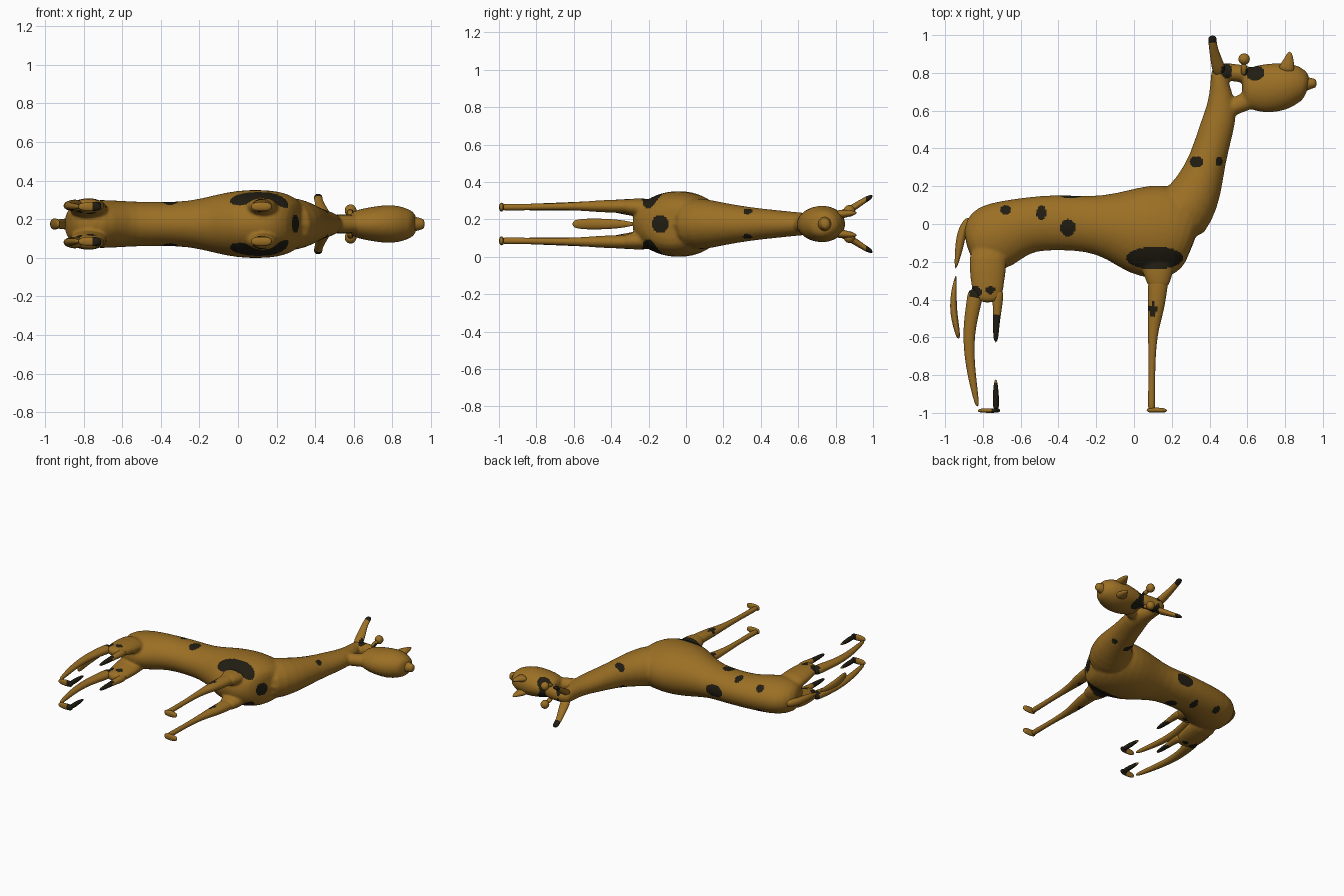
import bpy, bmesh, math
from mathutils import Vector

ZC = 0.175  # mid-plane of the animal, which lies on its side


def material(name, rgb):
    m = bpy.data.materials.new(name)
    m.diffuse_color = (*rgb, 1)
    return m


COAT = material("tan_coat", (0.33, 0.16, 0.018))
DARK = material("dark_spot", (0.015, 0.012, 0.006))

# dark patches: x, y, z offset (None = both sides), radius x, radius y, radius z
SPOTS = [(0.11, -0.18, None, .15, .06, 1), (0.32, -0.14, 0, .08, .05, .05),
         (-0.35, -0.02, None, .04, .045, 1), (-0.49, 0.06, None, .025, .04, 1),
         (-0.68, 0.075, None, .028, .025, 1), (-0.34, 0.15, 0, .07, .03, .05),
         (-0.84, -0.36, None, .035, .03, 1), (-0.76, -0.35, None, .025, .02, 1),
         (0.33, 0.33, None, .035, .03, 1), (0.45, 0.33, None, .018, .025, 1),
         (0.64, 0.80, None, .05, .04, 1), (0.49, 0.81, None, .03, .04, 1),
         (0.10, -0.45, None, .025, .03, 1), (0.415, 1.0, None, .05, .045, 1),
         (-0.73, -0.56, None, .03, .09, 1), (-0.73, -0.93, None, .03, .09, 1)]


def is_spot(p):
    for x, y, z, a, b, c in SPOTS:
        dz = 0 if z is None else (p.z - ZC - z) / c
        if ((p.x - x) / a) ** 2 + ((p.y - y) / b) ** 2 + dz * dz < 1:
            return True
    return False


def loft(bm, stations, side=1, n=14):
    """Oval rings along a path: x, y, in-plane radius, z offset, z radius."""
    pts = [Vector((s[0], s[1], 0)) for s in stations]
    rings = []
    for i, (x, y, r, dz, rz) in enumerate(stations):
        t = (pts[min(i + 1, len(pts) - 1)] - pts[max(i - 1, 0)]).normalized()
        nrm = Vector((-t.y, t.x, 0))
        c = Vector((x, y, ZC + side * dz))
        ring = []
        for k in range(n):
            a = 2 * math.pi * k / n
            ring.append(bm.verts.new(c + nrm * r * math.cos(a) + Vector((0, 0, rz * math.sin(a)))))
        rings.append(ring)
    for p, q in zip(rings, rings[1:]):
        for k in range(n):
            bm.faces.new((p[k], p[(k + 1) % n], q[(k + 1) % n], q[k]))
    bm.faces.new(rings[0][::-1])
    bm.faces.new(rings[-1])


def ball(bm, x, y, dz, r):
    g = bmesh.ops.create_uvsphere(bm, u_segments=14, v_segments=8, radius=r)
    bmesh.ops.translate(bm, verts=g["verts"], vec=(x, y, ZC + dz))


def finish(name, bm, fuse=False, levels=2):
    bmesh.ops.recalc_face_normals(bm, faces=bm.faces)
    me = bpy.data.meshes.new(name)
    bm.to_mesh(me)
    bm.free()
    ob = bpy.data.objects.new(name, me)
    bpy.context.collection.objects.link(ob)
    ob.modifiers.new("round", "SUBSURF").levels = levels
    if fuse:
        r = ob.modifiers.new("fuse", "REMESH")
        r.mode, r.voxel_size = "VOXEL", 0.009
        s = ob.modifiers.new("soften", "SMOOTH")
        s.factor, s.iterations = 0.5, 5
    dg = bpy.context.evaluated_depsgraph_get()
    baked = bpy.data.meshes.new_from_object(ob.evaluated_get(dg))
    ob.modifiers.clear()
    ob.data = baked
    baked.materials.clear()
    baked.materials.append(COAT)
    baked.materials.append(DARK)
    for p in baked.polygons:
        p.use_smooth = True
        p.material_index = int(is_spot(p.center))
    return ob


def part(name, stations, side=1):
    bm = bmesh.new()
    loft(bm, stations, side)
    return finish(name, bm)


# body: torso, neck, head and thighs fused into one skin
bm = bmesh.new()
loft(bm, [(-.885, -.12, .07, 0, .06), (-.85, -.11, .14, 0, .105), (-.76, -.08, .19, 0, .128),
          (-.65, -.03, .165, 0, .125), (-.55, 0, .145, 0, .117), (-.40, .01, .15, 0, .115),
          (-.25, 0, .145, 0, .118), (-.12, -.01, .175, 0, .152), (0, -.035, .235, 0, .178),
          (.12, -.04, .255, 0, .18), (.22, -.05, .245, 0, .172), (.29, -.08, .20, 0, .14),
          (.32, -.09, .13, 0, .09)], n=20)
loft(bm, [(.20, -.02, .17, 0, .15), (.29, .10, .155, 0, .14), (.345, .20, .13, 0, .117),
          (.39, .34, .098, 0, .092), (.435, .50, .095, 0, .075), (.47, .62, .085, 0, .062),
          (.452, .74, .047, 0, .052), (.45, .85, .045, 0, .05)])
loft(bm, [(.43, .82, .045, 0, .05), (.52, .80, .048, 0, .05), (.64, .79, .05, 0, .06)])
loft(bm, [(.48, .60, .05, 0, .05), (.56, .635, .045, 0, .045), (.64, .67, .06, 0, .05)])
loft(bm, [(.57, .72, .08, 0, .05), (.61, .72, .115, 0, .075), (.70, .715, .135, 0, .092),
          (.80, .73, .128, 0, .105), (.87, .74, .105, 0, .085), (.925, .72, .065, 0, .06)], n=18)
for s in (-1, 1):
    loft(bm, [(-.77, -.10, .11, .065, .06), (-.775, -.25, .10, .085, .05),
              (-.775, -.36, .085, .095, .04), (-.775, -.42, .068, .097, .03)], s)
    loft(bm, [(.12, -.18, .10, .085, .06), (.13, -.27, .08, .09, .048), (.13, -.36, .047, .095, .036)], s)
finish("body", bm, fuse=True, levels=1)

# muzzle tip
bm = bmesh.new()
loft(bm, [(.89, .74, .05, 0, .05), (.935, .745, .028, 0, .032), (.968, .745, .025, 0, .028)])
finish("nose", bm)

for s, tag in ((-1, "right"), (1, "left")):
    # ears, horns and brow points
    part(tag + "_ear", [(.46, .78, .04, .02, .03), (.435, .87, .032, .07, .024),
                        (.415, .95, .02, .125, .018), (.415, 1.0, .026, .15, .014)], s)
    bm = bmesh.new()
    loft(bm, [(.585, .78, .022, .045, .018), (.58, .86, .016, .07, .014)], s)
    ball(bm, .583, .873, s * .07, .032)
    finish(tag + "_horn", bm, levels=1)
    part(tag + "_brow_point", [(.80, .80, .055, .05, .03), (.82, .86, .03, .055, .02),
                               (.825, .915, .01, .06, .008)], s)

    # front leg and foot
    part(tag + "_front_leg", [(.13, -.26, .06, .095, .04), (.125, -.36, .05, .095, .036),
                              (.115, -.46, .044, .095, .033), (.098, -.58, .025, .095, .022),
                              (.095, -.75, .017, .092, .017), (.093, -.92, .019, .09, .018),
                              (.093, -.995, .021, .09, .02)], s)
    part(tag + "_front_foot", [(.065, -.986, .013, .09, .02), (.12, -.985, .015, .09, .027),
                               (.178, -.988, .011, .09, .02)], s)

    # hind leg: rear strand, front strand, detached lower spur and foot
    part(tag + "_hind_leg", [(-.835, -.34, .045, .095, .034), (-.85, -.43, .04, .097, .03),
                             (-.878, -.58, .032, .095, .024), (-.868, -.75, .025, .092, .02),
                             (-.845, -.88, .018, .09, .017), (-.828, -.97, .010, .09, .012)], s)
    part(tag + "_hind_leg_front_strand", [(-.72, -.34, .036, .097, .03), (-.722, -.43, .025, .097, .022),
                                          (-.73, -.53, .018, .095, .016), (-.732, -.63, .012, .095, .012)], s)
    part(tag + "_hind_spur", [(-.732, -.82, .006, .09, .006), (-.732, -.88, .016, .09, .016),
                              (-.73, -.995, .019, .09, .02)], s)
    part(tag + "_hind_foot", [(-.83, -.988, .011, .09, .018), (-.77, -.988, .012, .09, .026),
                              (-.705, -.987, .013, .09, .022)], s)

# tail in two separate lengths
part("tail_base", [(-.86, .03, .03, 0, .03), (-.91, -.03, .025, 0, .028),
                   (-.925, -.12, .024, 0, .026), (-.945, -.24, .006, 0, .012)])
part("tail_tip", [(-.942, -.27, .004, 0, .008), (-.955, -.36, .016, 0, .025),
                  (-.957, -.46, .020, 0, .03), (-.942, -.54, .017, 0, .03), (-.928, -.61, .010, 0, .022)])
